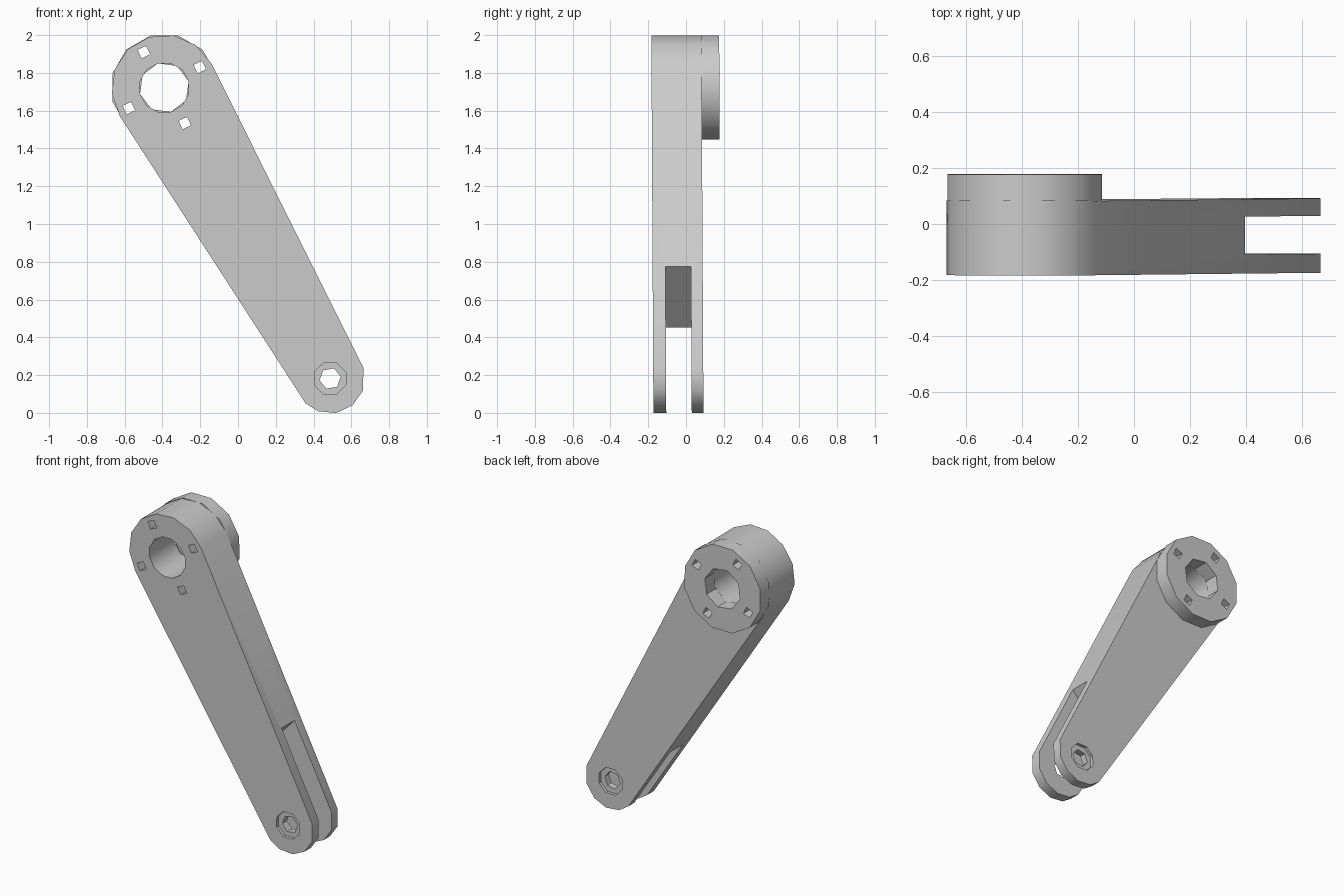
import bpy, bmesh, math

if "Cube" in bpy.data.objects:
    bpy.data.objects.remove(bpy.data.objects["Cube"])

BIG, SMALL = (-0.39, 1.722), (0.488, 0.182)   # bore and pin centres (x, z)
FRONT, BACK, BOSS_BACK = -0.178, 0.087, 0.181  # y planes


def arc(centre, radius, degrees):
    return [(centre[0] + radius * math.cos(math.radians(a)),
             centre[1] + radius * math.sin(math.radians(a))) for a in degrees]


def ring(centre, radius, sides, start=0.0):
    return arc(centre, radius, [start + 360 * i / sides for i in range(sides)])


def prism(name, points, y0, y1):
    """Extrude an x-z outline between two y planes."""
    bm = bmesh.new()
    front = [bm.verts.new((x, y0, z)) for x, z in points]
    back = [bm.verts.new((x, y1, z)) for x, z in points]
    bm.faces.new(front)
    bm.faces.new(back[::-1])
    for i in range(len(points)):
        j = (i + 1) % len(points)
        bm.faces.new((front[i], back[i], back[j], front[j]))
    bmesh.ops.recalc_face_normals(bm, faces=bm.faces)
    mesh = bpy.data.meshes.new(name)
    bm.to_mesh(mesh)
    bm.free()
    obj = bpy.data.objects.new(name, mesh)
    bpy.context.collection.objects.link(obj)
    return obj


def select(obj):
    bpy.ops.object.select_all(action='DESELECT')
    obj.select_set(True)
    bpy.context.view_layer.objects.active = obj


def cut(obj, points, y0=-0.5, y1=0.5):
    cutter = prism("cutter", points, y0, y1)
    cutter.hide_render = True
    select(obj)
    mod = obj.modifiers.new("cut", 'BOOLEAN')
    mod.operation, mod.solver, mod.object = 'DIFFERENCE', 'EXACT', cutter
    bpy.ops.object.modifier_apply(modifier=mod.name)
    bpy.data.objects.remove(cutter)


def finish(obj):
    # The arm leans very slightly towards the back at its lower end
    for v in obj.data.vertices:
        v.co.y += 0.0055 * (1 - v.co.z)
    select(obj)
    bpy.ops.object.shade_smooth_by_angle(angle=math.radians(40))


# Tapered arm: large rounded end, small rounded end
outline = arc(BIG, 0.28, [27 + 186 * i / 7 for i in range(8)])
outline += arc(SMALL, 0.185, [225, 250, 280, 310, 340, 378])
arm = prism("arm", outline, FRONT, BACK)

# Fork slot with a slanted end
cut(arm, [(-0.19, 0.15), (0.10, 0.455), (0.39, 0.77), (0.68, 1.08), (1.2, -0.3), (0.1, -0.3)],
    -0.11, 0.025)

# Pin hole with a shallow counterbore on each outer face
cut(arm, ring(SMALL, 0.057, 6, 10))
for y0, y1 in ((FRONT - 0.1, FRONT + 0.02), (BACK - 0.02, BACK + 0.1)):
    cut(arm, ring(SMALL, 0.09, 8, 22), y0, y1)

# Round boss on the back of the large end
boss = prism("boss", ring(BIG, 0.285, 12, 15), BACK, BOSS_BACK)

# Centre bore and four bolt holes through both parts
for part, sides in ((arm, 12), (boss, 8)):
    cut(part, ring(BIG, 0.133, sides, 15))
    for centre in ring(BIG, 0.217, 4, 30):
        cut(part, ring(centre, 0.035, 4, 70))
    finish(part)
